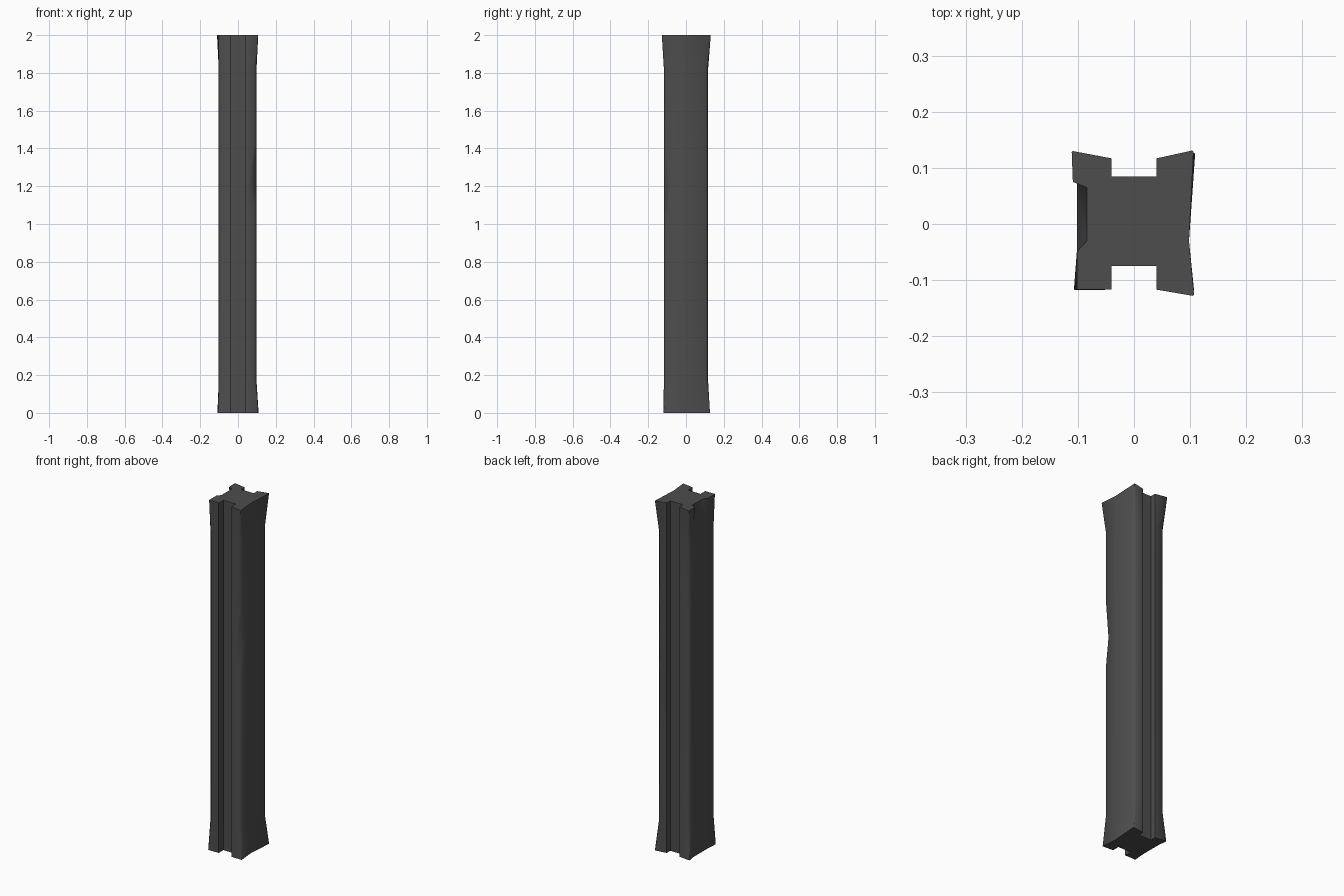
import bpy
import bmesh

cube = bpy.data.objects.get("Cube")
if cube:
    bpy.data.objects.remove(cube, do_unlink=True)

# Dark weathered post colour
mat = bpy.data.materials.new("dark grey")
mat.use_nodes = True
grey = (0.075, 0.075, 0.075, 1)
mat.diffuse_color = grey
bsdf = mat.node_tree.nodes["Principled BSDF"]
bsdf.inputs["Base Color"].default_value = grey
bsdf.inputs["Roughness"].default_value = 0.8

SLOT = 0.04          # half width of the grooves
FRONT, BACK = -0.075, 0.085   # groove floors


def section(z, fr, br, bl, fl, c=0.014, worn=0.014, chip=0.0):
    """H-shaped outline from four outer corners, worn edges and a side chip."""
    def flange(y):
        return 0.117 if y > 0 else -0.117
    side = [(-0.102, 0.075), (-0.102 + chip, 0.065),
            (-0.102 + chip, -0.03), (-0.102, -0.05)]
    if z > 1.99:
        side[0] = (-0.109, 0.075)
    pts = [(SLOT, FRONT), (SLOT, flange(-1)),
           (fr[0] - worn, fr[1]), (fr[0], fr[1] + worn),
           (0.098, -0.03),
           (br[0], br[1] - c), (br[0] - c, br[1]),
           (SLOT, flange(1)), (SLOT, BACK), (-SLOT, BACK), (-SLOT, flange(1)),
           (bl[0] + c, bl[1]), (bl[0], bl[1] - c)]
    pts += side
    pts += [(fl[0], fl[1] + c), (fl[0] + c, fl[1]),
            (-SLOT, flange(-1)), (-SLOT, FRONT)]
    return [(x, y, z) for x, y in pts]


# Straight shaft, flared ends, one worn dent on the front edge
shaft = dict(fr=(0.098, -0.117), br=(0.098, 0.117),
             bl=(-0.102, 0.117), fl=(-0.102, -0.117))
foot = dict(fr=(0.107, -0.12), br=(0.109, 0.127),
            bl=(-0.109, 0.125), fl=(-0.107, -0.118))
head = dict(fr=(0.107, -0.128), br=(0.106, 0.131),
            bl=(-0.111, 0.13), fl=(-0.102, -0.117))
rings = [section(0, **foot, c=0.002, worn=0.002),
         section(0.17, **shaft),
         section(1.04, **shaft),
         section(1.2, **shaft, worn=0.034),
         section(1.42, **shaft),
         section(1.82, **shaft),
         section(1.91, **{k: tuple((a + b) / 2 for a, b in zip(shaft[k], head[k]))
                          for k in shaft}, c=0.008, worn=0.008),
         section(2, **head, c=0.002, worn=0.002, chip=0.018)]

# Grooved post, lofted through the sections
bm = bmesh.new()
loops = [[bm.verts.new(p) for p in ring] for ring in rings]
count = len(loops[0])
for low, high in zip(loops, loops[1:]):
    for i in range(count):
        j = (i + 1) % count
        bm.faces.new((low[i], low[j], high[j], high[i]))
bm.faces.new(loops[-1])
bm.faces.new(loops[0][::-1])
bmesh.ops.recalc_face_normals(bm, faces=bm.faces)
mesh = bpy.data.meshes.new("grooved_post")
bm.to_mesh(mesh)
bm.free()
mesh.materials.append(mat)
post = bpy.data.objects.new("grooved_post", mesh)
bpy.context.collection.objects.link(post)

# Smooth worn corners, crisp groove edges
bpy.ops.object.select_all(action='DESELECT')
post.select_set(True)
bpy.context.view_layer.objects.active = post
bpy.ops.object.shade_smooth_by_angle(angle=1.0)
